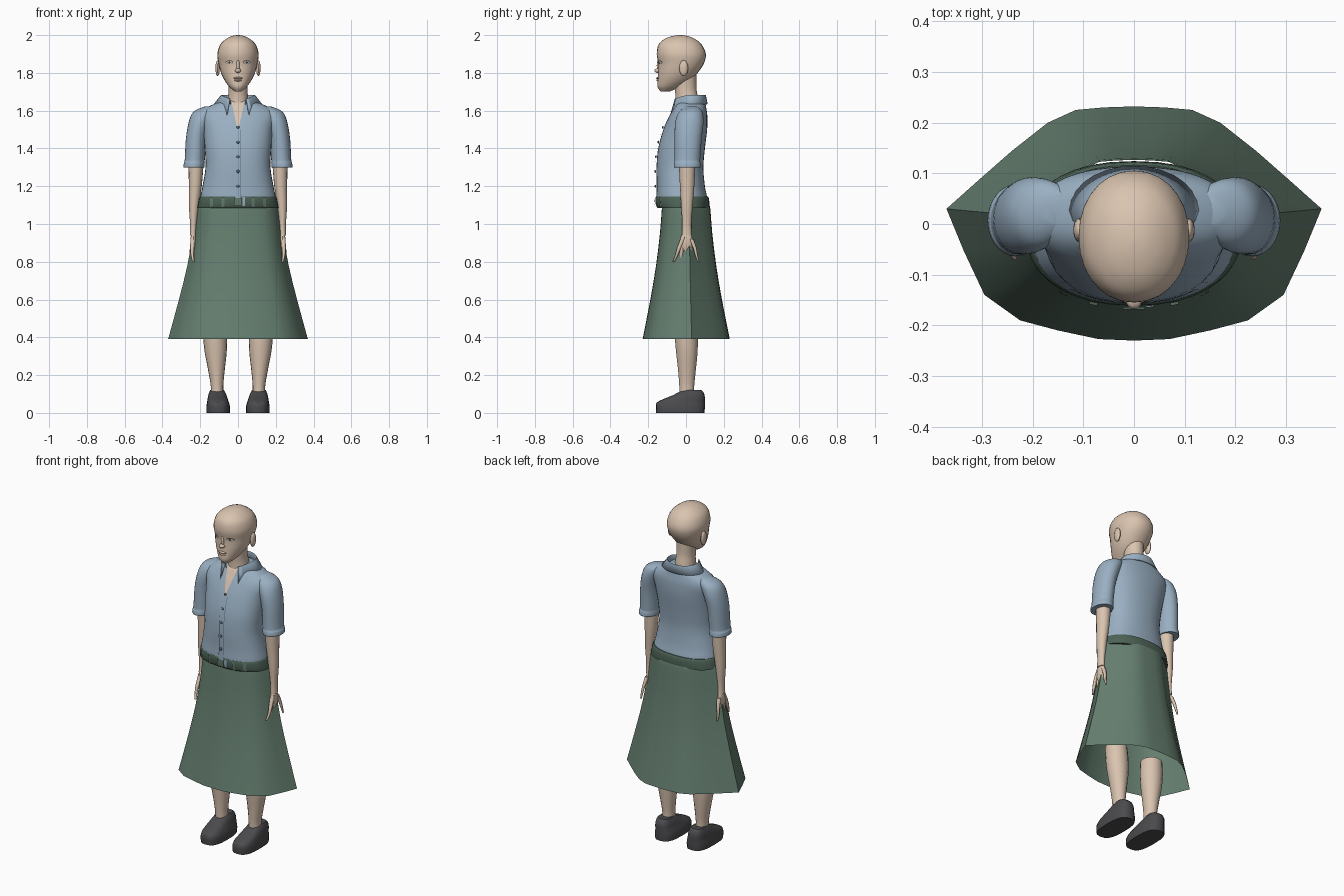
import bpy, bmesh, math
from mathutils import Vector

if "Cube" in bpy.data.objects:
    bpy.data.objects.remove(bpy.data.objects["Cube"])


def material(name, rgb):
    m = bpy.data.materials.new(name)
    m.diffuse_color = (*rgb, 1)
    m.use_nodes = True
    m.node_tree.nodes["Principled BSDF"].inputs["Base Color"].default_value = m.diffuse_color
    return m


SKIN = material("skin", (0.70, 0.55, 0.43))
SHIRT = material("shirt blue", (0.32, 0.43, 0.54))
SKIRT = material("skirt green", (0.13, 0.21, 0.16))
BELT = material("belt green", (0.075, 0.125, 0.095))
SHOE = material("shoe grey", (0.07, 0.07, 0.076))
EYE = material("eye white", (0.6, 0.58, 0.55))
DARK = material("dark brown", (0.09, 0.07, 0.06))
BUTTON = material("button blue", (0.10, 0.15, 0.21))


def finish(name, bm, mat, mirror=False, angle=40):
    bmesh.ops.recalc_face_normals(bm, faces=bm.faces)
    me = bpy.data.meshes.new(name)
    bm.to_mesh(me)
    bm.free()
    me.materials.append(mat)
    ob = bpy.data.objects.new(name, me)
    bpy.context.collection.objects.link(ob)
    bpy.ops.object.select_all(action='DESELECT')
    bpy.context.view_layer.objects.active = ob
    ob.select_set(True)
    bpy.ops.object.shade_smooth_by_angle(angle=math.radians(angle))
    if mirror:
        ob.modifiers.new("mirror", 'MIRROR').use_mirror_merge = False
    return ob


def smooth_rows(rows, steps=4):
    """Catmull-Rom through rows of equal length."""
    out = []
    for i in range(len(rows) - 1):
        p = [rows[max(0, min(len(rows) - 1, i + k))] for k in (-1, 0, 1, 2)]
        for s in range(steps):
            t = s / steps
            out.append([0.5 * (2 * b + (c - a) * t + (2 * a - 5 * b + 4 * c - d) * t * t
                               + (3 * b - a - 3 * c + d) * t ** 3) for a, b, c, d in zip(*p)])
    return out + [list(rows[-1])]


def bridge(bm, rings, closed=True):
    n = len(rings[0])
    for a, b in zip(rings, rings[1:]):
        for i in range(n if closed else n - 1):
            j = (i + 1) % n
            bm.faces.new((a[i], a[j], b[j], b[i]))


def loft(name, rows, mat, cx=0, n=2.0, sides=28, mirror=False, steps=4, angle=40, caps=True):
    """Stack of rounded rings; rows are (z, x offset, half width, front y, back y)."""
    bm = bmesh.new()
    rings = []
    for z, ox, hw, yf, yb in smooth_rows(rows, steps):
        ring = []
        for k in range(sides):
            t = 2 * math.pi * k / sides
            c, s = math.cos(t), math.sin(t)
            x = cx + ox + hw * math.copysign(abs(c) ** (2 / n), c)
            y = (yf + yb) / 2 + (yb - yf) / 2 * math.copysign(abs(s) ** (2 / n), s)
            ring.append(bm.verts.new((x, y, z)))
        rings.append(ring)
    bridge(bm, rings)
    if caps:
        bm.faces.new(rings[0])
        bm.faces.new(rings[-1])
    return finish(name, bm, mat, mirror, angle)


def front_y(rows, x, z, n=2.0):
    """Front surface of a loft at x, z."""
    dense = smooth_rows(rows)
    for a, b in zip(dense, dense[1:]):
        if a[0] <= z <= b[0]:
            t = (z - a[0]) / (b[0] - a[0])
            _, _, hw, yf, yb = [u + (v - u) * t for u, v in zip(a, b)]
            q = max(0, 1 - (abs(x) / hw) ** n) ** (1 / n)
            return (yf + yb) / 2 - (yb - yf) / 2 * q
    return 0


def patch(name, rows, z0, z1, span, mat, n=2.0, lift=0.004, mirror=False, nz=10, nx=6):
    """Thin plate following the front of a loft; span(t) gives left and right x."""
    bm = bmesh.new()
    rings = []
    for i in range(nz + 1):
        z = z0 + (z1 - z0) * i / nz
        l, r = span(i / nz)
        xs = [l + (r - l) * k / nx for k in range(nx + 1)]
        rings.append([bm.verts.new((x, front_y(rows, x, z, n) - lift, z)) for x in xs])
    bridge(bm, rings, False)
    return finish(name, bm, mat, mirror)


def ball(name, loc, size, mat, mirror=False, rot=None):
    bm = bmesh.new()
    bmesh.ops.create_uvsphere(bm, u_segments=14, v_segments=8, radius=1)
    for v in bm.verts:
        p = Vector([a * b for a, b in zip(v.co, size)])
        if rot:
            p.rotate(rot)
        v.co = p + Vector(loc)
    return finish(name, bm, mat, mirror)


# Head and neck
HEAD = [(1.702, 0, .018, -.135, -.085), (1.725, 0, .045, -.15, -.03), (1.76, 0, .071, -.15, .025),
        (1.80, 0, .09, -.148, .062), (1.85, 0, .103, -.147, .095), (1.90, 0, .109, -.155, .105),
        (1.95, 0, .094, -.145, .083), (1.98, 0, .063, -.113, .047), (1.995, 0, .032, -.072, .01),
        (2.0, 0, .004, -.037, -.027)]
loft("head", HEAD, SKIN, n=2.1)
loft("neck", [(1.55, 0, .07, -.06, .075), (1.66, 0, .055, -.055, .065), (1.72, 0, .05, -.06, .055),
              (1.80, 0, .055, -.07, .055)], SKIN)
ball("ear", (.108, -.012, 1.825), (.012, .024, .042), SKIN, True)
ball("nose_tip", (0, -.15, 1.812), (.016, .018, .012), SKIN)
ball("nose_bridge", (0, -.145, 1.838), (.009, .01, .034), SKIN)
ball("upper_lip", (0, -.148, 1.772), (.026, .010, .006), SKIN)
ball("lower_lip", (0, -.147, 1.761), (.020, .010, .006), SKIN)


def lens(c, w):
    def span(t):
        h = w * math.sqrt(max(0.0004, 1 - (2 * t - 1) ** 2))
        return c - h, c + h
    return span


patch("eye_rim", HEAD, 1.846, 1.867, lens(.046, .020), DARK, 2.1, .002, True)
patch("eye", HEAD, 1.847, 1.863, lens(.046, .017), EYE, 2.1, .004, True)
patch("iris", HEAD, 1.848, 1.862, lens(.046, .006), DARK, 2.1, .0055, True)

# Shirt body
TORSO = [(1.10, 0, .195, -.15, .112), (1.14, 0, .2, -.157, .112), (1.2, 0, .188, -.155, .10),
         (1.3, 0, .172, -.156, .092), (1.4, 0, .176, -.147, .10), (1.5, 0, .185, -.12, .112),
         (1.57, 0, .198, -.09, .113), (1.61, 0, .175, -.068, .108), (1.645, 0, .105, -.05, .10),
         (1.66, 0, .06, -.035, .08)]
loft("shirt_body", TORSO, SHIRT, n=2.3, sides=36)
patch("neck_opening", TORSO, 1.50, 1.655, lambda t: (-.002 - .034 * t, .002 + .034 * t), SKIN, 2.3, .004)
patch("placket", TORSO, 1.13, 1.50, lambda t: (-.014, .014), SHIRT, 2.3, .006, nx=2)
patch("placket_seam", TORSO, 1.14, 1.50, lambda t: (.014, .017), BUTTON, 2.3, .003, nx=1)
for i in range(5):
    z = 1.20 + .078 * i
    ball("button_%d" % i, (0, front_y(TORSO, 0, z, 2.3) - .007, z), (.008, .004, .008), BUTTON)

# Sleeves with turned cuffs
loft("sleeve", [(1.30, .233, .050, -.058, .072), (1.302, .233, .056, -.064, .078), (1.325, .231, .055, -.062, .076),
                (1.34, .229, .053, -.06, .075), (1.45, .222, .054, -.06, .083), (1.53, .206, .057, -.058, .092),
                (1.58, .186, .060, -.045, .09), (1.605, .168, .052, -.025, .08), (1.622, .145, .03, 0, .06)],
     SHIRT, mirror=True, steps=3)

# Folded collar: neck edge, crest, and flap ending in front points
bm = bmesh.new()
rings = [[], [], []]
for k in range(25):
    t = math.radians(-90 + 28 + (360 - 56) * k / 24)
    c, s = math.cos(t), math.sin(t)
    f = max(0, -s) ** 2
    for ring, rx, ry, z in ((rings[0], .07, .07, 1.635 - .03 * f), (rings[1], .09, .08, 1.683 - .025 * f),
                            (rings[2], .128, .09 + .02 * f, 1.635 - .085 * f)):
        ring.append(bm.verts.new((rx * c, .025 + ry * s * (1 + .25 * f), z)))
bridge(bm, rings, False)
collar = finish("collar", bm, SHIRT)
collar.modifiers.new("thickness", 'SOLIDIFY').thickness = .006

# Waistband, buckle and belt loops
BAND = [(1.085, 0, .214, -.150, .122), (1.10, 0, .212, -.158, .124),
        (1.135, 0, .205, -.161, .122), (1.145, 0, .20, -.158, .116)]
loft("waistband", BAND, BELT, n=2.3, sides=36, steps=2)
patch("buckle", BAND, 1.095, 1.138, lambda t: (-.022, .022), SKIRT, 2.3, .008, nz=2, nx=2)
patch("shirt_tail", BAND, 1.095, 1.143, lambda t: (.024, .038), SHIRT, 2.3, .005, nz=2, nx=2)
for x in (.08, .14):
    patch("belt_loop", BAND, 1.09, 1.142, lambda t: (x - .008, x + .008), SKIRT, 2.3, .007, True, 2, 2)

# Skirt: flared panels meeting in a ridge on each side
half = [(0, -.23), (.07, -.227), (.15, -.21), (.225, -.19), (.295, -.14), (.335, -.055), (.37, .03),
        (.305, .088), (.24, .145), (.17, .2), (.115, .225), (.06, .23)]
outline = half + [(0, .232)] + [(-x, y) for x, y in reversed(half[1:])]
bm = bmesh.new()
rings = []
for z, sx, sy in smooth_rows([(.39, 1, 1), (.6, .845, .82), (.78, .725, .69), (.95, .645, .60),
                              (1.07, .605, .56), (1.095, .59, .545)], 2):
    rings.append([bm.verts.new((x * sx, y * sy, z)) for x, y in outline])
bridge(bm, rings)
finish("skirt", bm, SKIRT, angle=50)

# Arms
loft("arm", [(.94, .238, .017, -.022, .030), (1.0, .236, .018, -.02, .028), (1.1, .233, .027, -.026, .036),
             (1.2, .226, .034, -.032, .044), (1.32, .222, .040, -.038, .05), (1.4, .218, .04, -.04, .055)],
     SKIN, mirror=True, sides=16)


# Hands: palm, fingers and thumb
def finger(name, pts, r):
    bm = bmesh.new()
    rings = []
    for i, (x, y, z) in enumerate(smooth_rows(pts, 3)):
        q = r * (1 - .07 * i)
        rings.append([bm.verts.new((x + q * math.cos(a * math.pi / 4), y + q * math.sin(a * math.pi / 4), z))
                      for a in range(8)])
    bridge(bm, rings)
    bm.faces.new(rings[0])
    bm.faces.new(rings[-1])
    finish(name, bm, SKIN, True, 60)


ball("palm", (.236, .002, .905), (.016, .034, .055), SKIN, True)
for i, y in enumerate((-.02, 0, .02)):
    finger("finger_%d" % i, [(.236, y, .89), (.235, y * 1.2, .84), (.226, y * 1.3, .79)], .011)
finger("thumb", [(.238, -.012, .93), (.242, -.036, .875), (.242, -.05, .835), (.236, -.066, .80)], .014)
finger("little_finger", [(.238, .028, .92), (.245, .046, .875), (.251, .055, .835), (.252, .066, .80)], .012)

# Legs
loft("leg", [(.08, .11, .034, -.035, .045), (.14, .111, .033, -.036, .044), (.22, .114, .043, -.042, .052),
             (.32, .118, .058, -.053, .062), (.40, .121, .063, -.06, .063), (.48, .124, .06, -.062, .058)],
     SKIN, mirror=True, sides=18, caps=False)

# Shoes
loft("shoe", [(0, .105, .062, -.158, .098), (.03, .105, .063, -.16, .1), (.055, .106, .058, -.155, .1),
              (.075, .108, .053, -.115, .1), (.095, .109, .048, -.066, .098), (.112, .11, .041, -.035, .09),
              (.122, .11, .036, 0, .078)],
     SHOE, n=2.8, mirror=True, sides=20, steps=2, angle=35)
